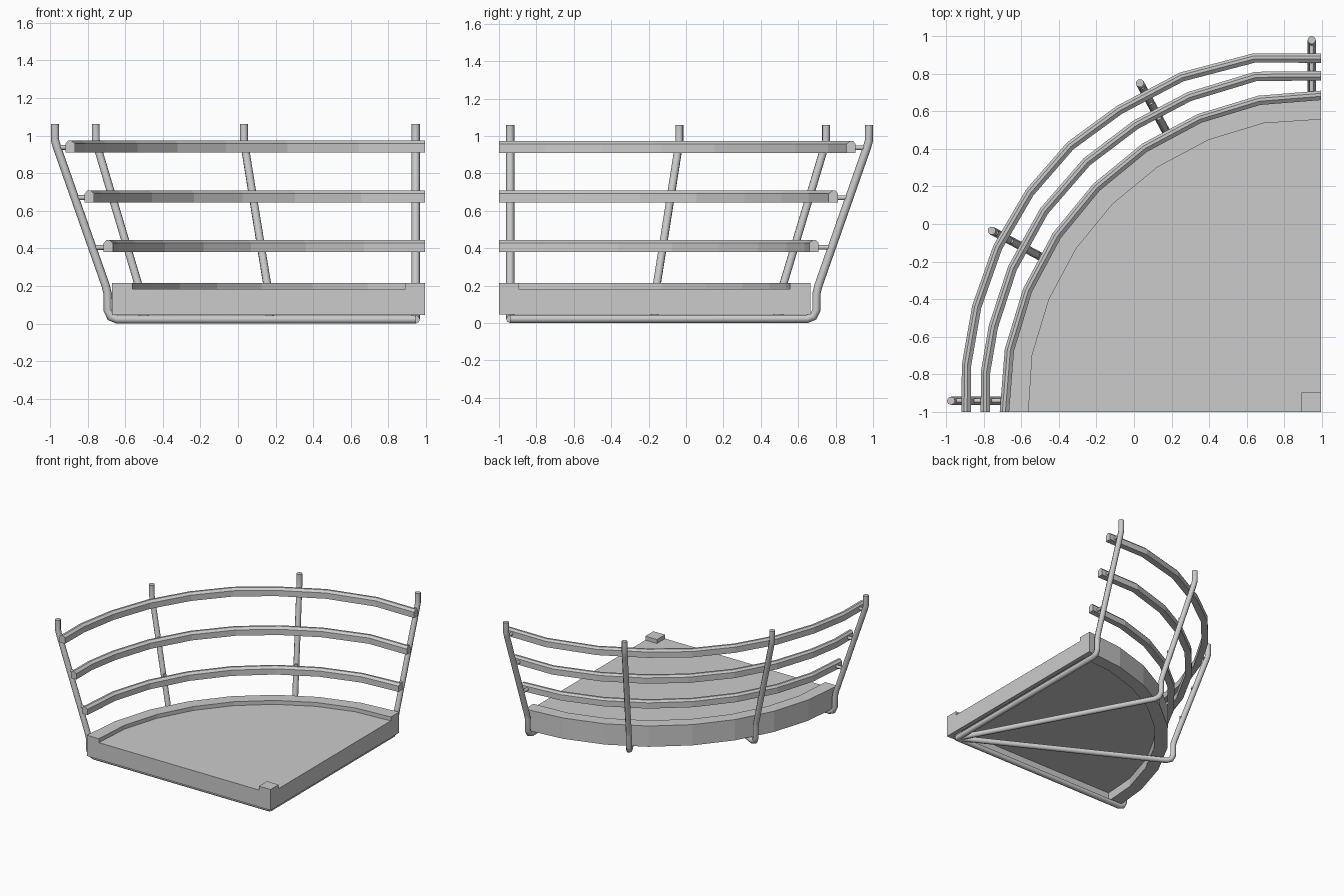
import bpy, bmesh
from math import sin, cos, radians

if "Cube" in bpy.data.objects:
    bpy.data.objects.remove(bpy.data.objects["Cube"])

CX, CY = 0.995, -1.0        # square corner of the quarter-round shelf
HX, HY = 0.945, -0.94       # hub where the wire supports meet


def polar(r, deg):
    a = radians(deg)
    return CX - r * cos(a), CY + r * sin(a)


def finish(name, bm):
    bmesh.ops.recalc_face_normals(bm, faces=bm.faces[:])
    me = bpy.data.meshes.new(name)
    bm.to_mesh(me)
    bm.free()
    ob = bpy.data.objects.new(name, me)
    bpy.context.collection.objects.link(ob)
    return ob


def prism(name, outline, z0, z1):
    bm = bmesh.new()
    lo = [bm.verts.new((x, y, z0)) for x, y in outline]
    hi = [bm.verts.new((x, y, z1)) for x, y in outline]
    bm.faces.new(lo)
    bm.faces.new(hi)
    n = len(outline)
    for i in range(n):
        j = (i + 1) % n
        bm.faces.new((lo[i], lo[j], hi[j], hi[i]))
    return finish(name, bm)


def rail(name, path, z):
    # sweep a chamfered strip; path gives (angle, outer radius)
    prof = [(-0.05, 0), (0, 0), (0, 0.047), (-0.014, 0.063), (-0.03, 0.063), (-0.05, 0.047)]
    bm = bmesh.new()
    rings = []
    for deg, r in path:
        ring = []
        for dr, dz in prof:
            x, y = polar(r + dr, deg)
            ring.append(bm.verts.new((x, y, z + dz)))
        rings.append(ring)
    n = len(prof)
    for a, b in zip(rings, rings[1:]):
        for i in range(n):
            j = (i + 1) % n
            bm.faces.new((a[i], a[j], b[j], b[i]))
    bm.faces.new(rings[0])
    bm.faces.new(rings[-1])
    return finish(name, bm)


def rod(name, pts, radius):
    cu = bpy.data.curves.new(name, 'CURVE')
    cu.dimensions = '3D'
    cu.bevel_depth = radius
    cu.bevel_resolution = 2
    cu.use_fill_caps = True
    sp = cu.splines.new('POLY')
    sp.points.add(len(pts) - 1)
    for p, co in zip(sp.points, pts):
        p.co = (*co, 1)
    ob = bpy.data.objects.new(name, cu)
    bpy.context.collection.objects.link(ob)
    bpy.ops.object.select_all(action='DESELECT')
    bpy.context.view_layer.objects.active = ob
    ob.select_set(True)
    bpy.ops.object.convert(target='MESH')
    bpy.ops.object.shade_smooth_by_angle(angle=radians(50))
    return bpy.context.object


# tray: quarter disc with a raised rim, corner block and hollow underside
STEP = 11.25
R_OUT, R_IN, WALL, BLOCK = 1.665, 1.556, 0.035, 0.105
arc_out = [polar(R_OUT, i * STEP) for i in range(9)]
arc_in = [polar(R_IN if i % 8 == 0 else R_IN + 0.01, i * STEP) for i in range(9)]
tray = prism("tray", [(CX, CY)] + arc_out, 0.045, 0.215)
top_cut = prism("tray_top_cutter",
                [(CX - R_IN, CY - 0.1)] + arc_in +
                [(CX + 0.1, CY + R_IN), (CX + 0.1, CY + BLOCK),
                 (CX - BLOCK, CY + BLOCK), (CX - BLOCK, CY - 0.1)], 0.183, 0.4)
under_cut = prism("tray_under_cutter",
                  [(CX - WALL, CY + WALL), (CX - R_IN, CY + WALL)] + arc_in[1:-1] +
                  [(CX - WALL, CY + R_IN)], -0.1, 0.115)
bpy.context.view_layer.objects.active = tray
for cutter in (top_cut, under_cut):
    mod = tray.modifiers.new("cut", 'BOOLEAN')
    mod.operation = 'DIFFERENCE'
    mod.solver = 'EXACT'
    mod.object = cutter
    bpy.ops.object.modifier_apply(modifier=mod.name)
    bpy.data.objects.remove(cutter)

# three curved guard rails, widening towards the top
rail("lower_rail", [(i * STEP, 1.709 if i % 8 == 0 else 1.715) for i in range(9)], 0.381)
rail("middle_rail", [(0, 1.81), (6.7, 1.822), (14.6, 1.826), (25, 1.836), (36, 1.845),
                     (46.9, 1.848), (57.2, 1.843), (67.3, 1.843), (79, 1.843), (90, 1.813)], 0.645)
rail("upper_rail", [(0, 1.912), (7.5, 1.927), (17, 1.94), (27, 1.955), (37, 1.965),
                    (46.7, 1.97), (56.3, 1.957), (67.4, 1.955), (79.3, 1.941), (90, 1.907)], 0.91)

# bent wire supports fanning out from the hub, with short pegs to the rails
for k, (deg, low, high, peg) in enumerate(((0, 1.638, 1.918, 0.09), (28.0, 1.658, 1.927, 0.03),
                                           (61.6, 1.648, 1.92, 0.03), (90, 1.638, 1.918, 0.09))):
    c, s = cos(radians(deg)), sin(radians(deg))

    def place(r, z):
        return HX - r * c, HY + r * s, z

    side = [(0, 0.022), (low - 0.05, 0.022), (low - 0.016, 0.035), (low, 0.07), (low, 0.16),
            (low + 0.01, 0.2), (high - 0.01, 0.94), (high, 0.975), (high, 1.06)]
    rod(f"support_{k + 1}", [place(r, z) for r, z in side], 0.022)
    for m, z in enumerate((0.405, 0.67, 0.937)):
        r = low + (high - low) * (z - 0.17) / 0.785
        rod(f"peg_{k + 1}_{m + 1}", [place(r, z), place(r - peg, z)], 0.013)
